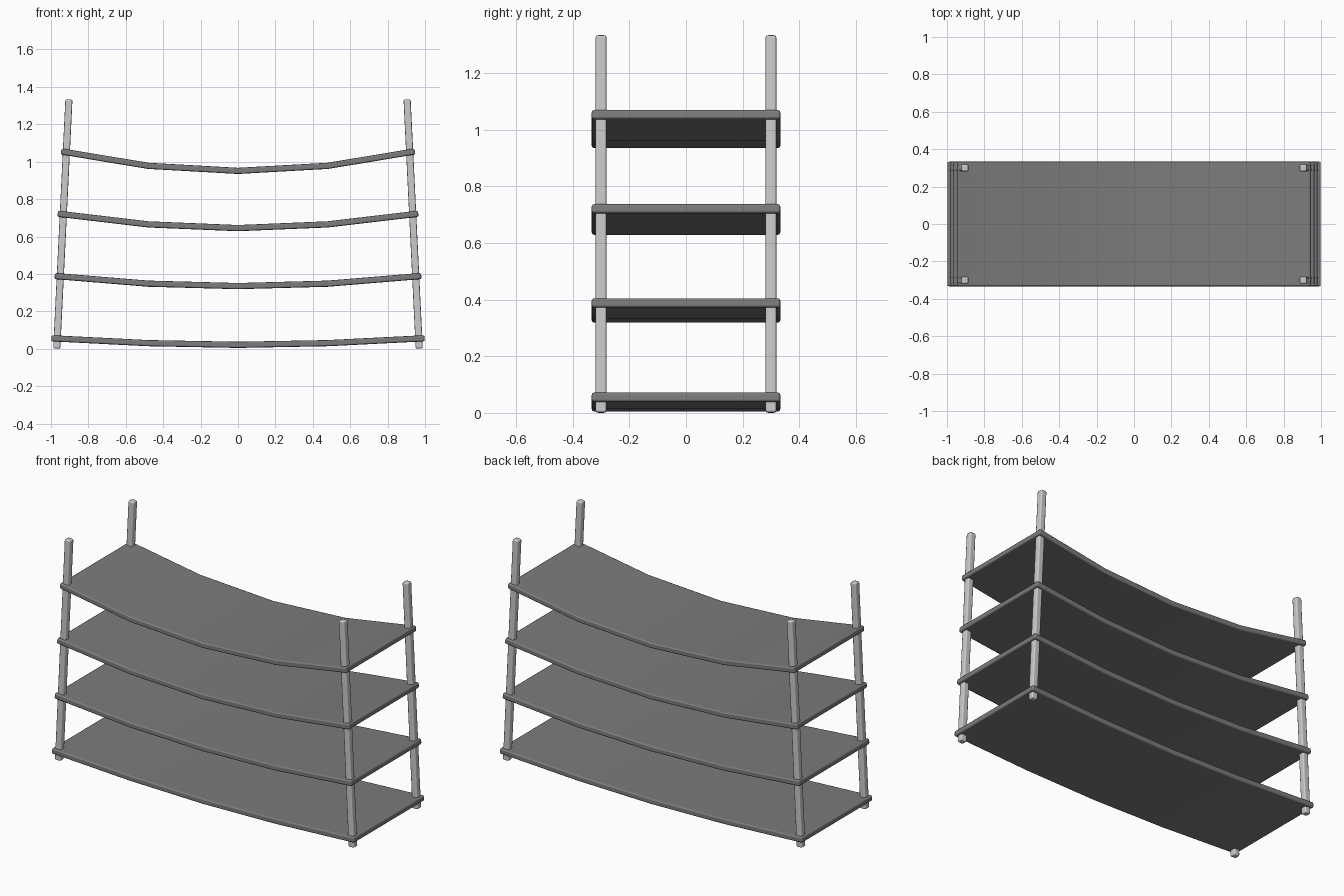
import bpy
import bmesh
from mathutils import Vector

if "Cube" in bpy.data.objects:
    bpy.data.objects.remove(bpy.data.objects["Cube"])

THICK, DEPTH, H = 0.033, 0.333, 0.019

dark = bpy.data.materials.new("dark_grey")
dark.diffuse_color = (0.2, 0.2, 0.2, 1)
dark.use_nodes = True
dark.node_tree.nodes["Principled BSDF"].inputs["Base Color"].default_value = dark.diffuse_color


def loft(name, rings, bevel):
    """Skin a row of four-cornered rings, cap both ends, round the edges."""
    bm = bmesh.new()
    loops = [[bm.verts.new(v) for v in r] for r in rings]
    for a, b in zip(loops, loops[1:]):
        for i in range(4):
            j = (i + 1) % 4
            bm.faces.new((a[i], b[i], b[j], a[j]))
    bm.faces.new(loops[0])
    bm.faces.new(loops[-1])
    bmesh.ops.recalc_face_normals(bm, faces=bm.faces)
    for f in bm.faces:
        f.smooth = True
    mesh = bpy.data.meshes.new(name)
    bm.to_mesh(mesh)
    bm.free()
    ob = bpy.data.objects.new(name, mesh)
    bpy.context.collection.objects.link(ob)
    mod = ob.modifiers.new("edge", 'BEVEL')
    mod.width = bevel
    mod.segments = 2
    mod.limit_method = 'ANGLE'
    mod.angle_limit = 0.7
    mod.harden_normals = True
    return ob


def shelf(name, x_end, z_end, z_quarter, z_mid):
    # sagging centre line, thickened along its normals
    pts = [Vector(p) for p in ((-x_end, z_end), (-0.48, z_quarter), (0, z_mid),
                               (0.48, z_quarter), (x_end, z_end))]
    rings = []
    for i, p in enumerate(pts):
        t = (pts[min(i + 1, 4)] - pts[max(i - 1, 0)]).normalized()
        n = Vector((-t.y, t.x)) * THICK / 2
        lo, hi = p - n, p + n
        rings.append([(lo.x, -DEPTH, lo.y), (lo.x, DEPTH, lo.y),
                      (hi.x, DEPTH, hi.y), (hi.x, -DEPTH, hi.y)])
    loft(name, rings, 0.009).data.materials.append(dark)


# sagging shelves: end x, end z, quarter z, middle z
shelf("bottom_shelf", 0.998, 0.056, 0.030, 0.021)
shelf("lower_shelf", 0.980, 0.389, 0.348, 0.335)
shelf("upper_shelf", 0.964, 0.722, 0.665, 0.645)
shelf("top_shelf", 0.946, 1.055, 0.978, 0.951)

# leaning corner posts
for sx, xn in ((-1, "left"), (1, "right")):
    for sy, yn in ((-1, "front"), (1, "back")):
        rings = [[(sx * x + dx, sy * 0.30 + dy, z + sx * dx * 0.05)
                  for dx, dy in ((-H, -H), (-H, H), (H, H), (H, -H))]
                 for x, z in ((0.969, 0.001), (0.904, 1.333))]
        loft(f"{yn}_{xn}_post", rings, 0.008)
